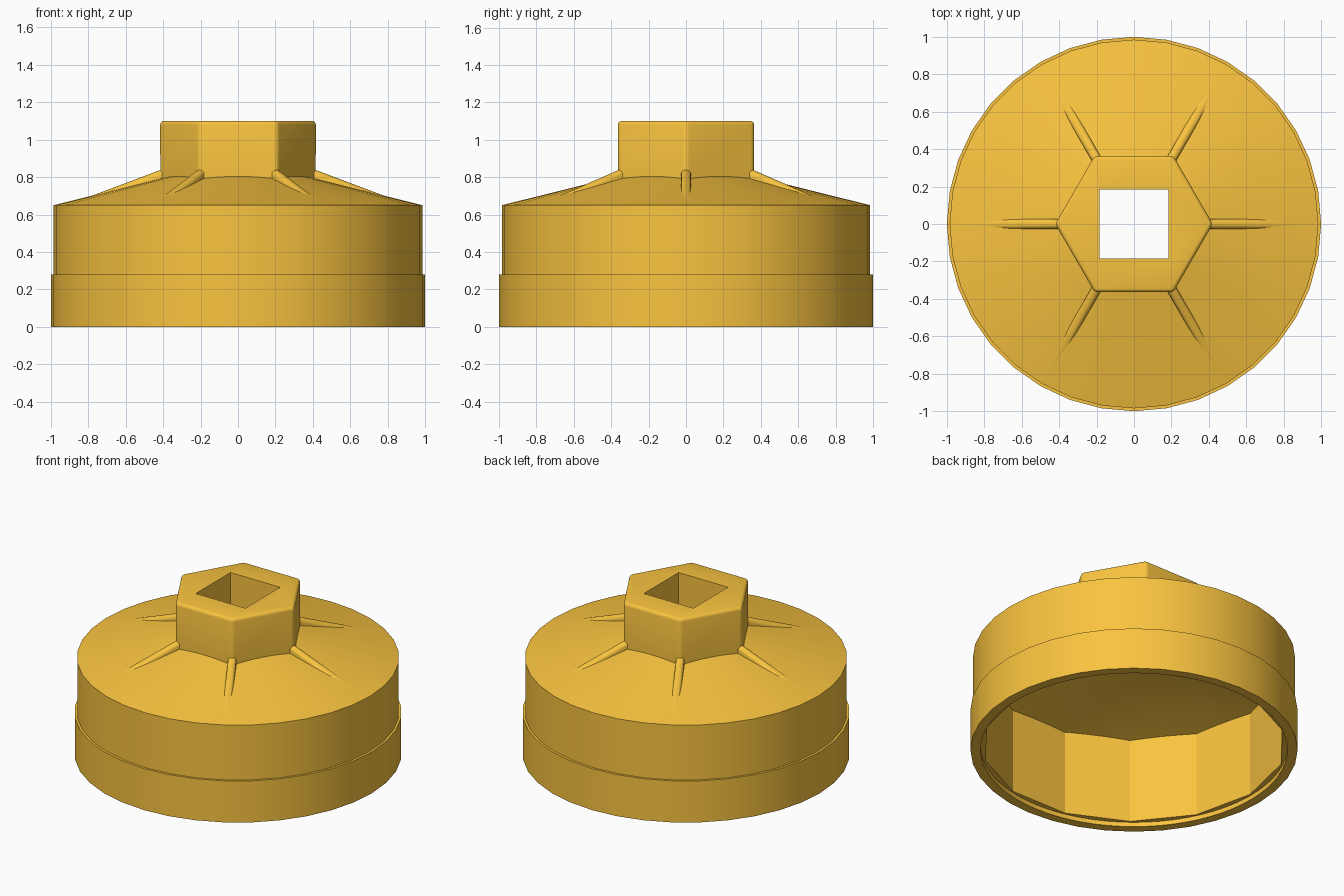
import bpy, bmesh, math
from mathutils import Matrix

if "Cube" in bpy.data.objects:
    bpy.data.objects.remove(bpy.data.objects["Cube"])

SIDES = 36      # outer round wall
FLUTES = 14     # flat grips inside the cup


def make_object(name, bm):
    bmesh.ops.recalc_face_normals(bm, faces=bm.faces)
    mesh = bpy.data.meshes.new(name)
    bm.to_mesh(mesh)
    bm.free()
    ob = bpy.data.objects.new(name, mesh)
    bpy.context.collection.objects.link(ob)
    return ob


def loft(bm, rings):
    """Skin equal-length point rings and cap both ends."""
    loops = [[bm.verts.new(p) for p in ring] for ring in rings]
    n = len(loops[0])
    for a, b in zip(loops, loops[1:]):
        for i in range(n):
            j = (i + 1) % n
            bm.faces.new((a[i], a[j], b[j], b[i]))
    bm.faces.new(loops[0][::-1])
    bm.faces.new(loops[-1])


def turned(name, profile, sides):
    bm = bmesh.new()
    loft(bm, [[(r * math.cos(math.tau * i / sides), r * math.sin(math.tau * i / sides), z)
               for i in range(sides)] for r, z in profile])
    return make_object(name, bm)


def combine(target, tool, operation):
    mod = target.modifiers.new(operation, 'BOOLEAN')
    mod.operation, mod.solver, mod.object = operation, 'EXACT', tool
    bpy.context.view_layer.objects.active = target
    bpy.ops.object.modifier_apply(modifier=mod.name)
    bpy.data.objects.remove(tool, do_unlink=True)


# Stepped cup with a shallow conical roof
cap = turned("socket_cap", [(1, 0), (1, 0.28), (0.985, 0.28), (0.985, 0.65), (0.30, 0.82)], SIDES)

# Hexagonal drive hub with rounded upper and vertical edges
hub = turned("hex_hub", [(0.421, 0.74), (0.421, 1.1)], 6)
bm = bmesh.new()
bm.from_mesh(hub.data)
edges = [e for e in bm.edges if max(v.co.z for v in e.verts) > 1]
bmesh.ops.bevel(bm, geom=edges, offset=0.02, offset_type='OFFSET', segments=4,
                profile=0.5, affect='EDGES')
bm.to_mesh(hub.data)
bm.free()
combine(cap, hub, 'UNION')

# Six round-topped ribs running from the hub corners down the roof
for k in range(6):
    bm = bmesh.new()
    rings = []
    for r, top in ((0.37, 0.855), (0.79, 0.697)):
        section = [(0.026 * math.cos(math.pi * i / 8), 0.026 * (math.sin(math.pi * i / 8) - 1))
                   for i in range(9)]
        section += [(-0.026, -0.075), (0.026, -0.075)]
        rings.append([(r, y, top + dz) for y, dz in section])
    # keep the outer end buried inside the roof
    loft(bm, rings)
    bm.transform(Matrix.Rotation(math.tau * k / 6, 4, 'Z'))
    rib = make_object("rib", bm)
    combine(cap, rib, 'UNION')

# Fluted cavity with conical ceiling
cavity = turned("cavity_cutter", [(0.926, -0.1), (0.926, 0.9)], FLUTES)
ceiling = turned("ceiling_cutter", [(0.95, -0.2), (0.95, 0.594), (0.30, 0.757)], SIDES * 2)
combine(cavity, ceiling, 'INTERSECT')
combine(cap, cavity, 'DIFFERENCE')

# Round counterbore at the open rim
combine(cap, turned("rim_cutter", [(0.938, -0.1), (0.938, 0.03)], SIDES * 2), 'DIFFERENCE')

# Square drive hole
bm = bmesh.new()
bmesh.ops.create_cube(bm, size=1, matrix=Matrix.Translation((0, 0, 0.9)) @ Matrix.Diagonal((0.37, 0.37, 0.8, 1)))
combine(cap, make_object("drive_cutter", bm), 'DIFFERENCE')

# Orange finish and shading
mat = bpy.data.materials.new("orange")
mat.diffuse_color = (0.95, 0.55, 0.05, 1)
mat.use_nodes = True
mat.node_tree.nodes["Principled BSDF"].inputs["Base Color"].default_value = mat.diffuse_color
cap.data.materials.clear()
cap.data.materials.append(mat)
bpy.ops.object.select_all(action='DESELECT')
cap.select_set(True)
bpy.context.view_layer.objects.active = cap
bpy.ops.object.shade_smooth_by_angle(angle=math.radians(24))
